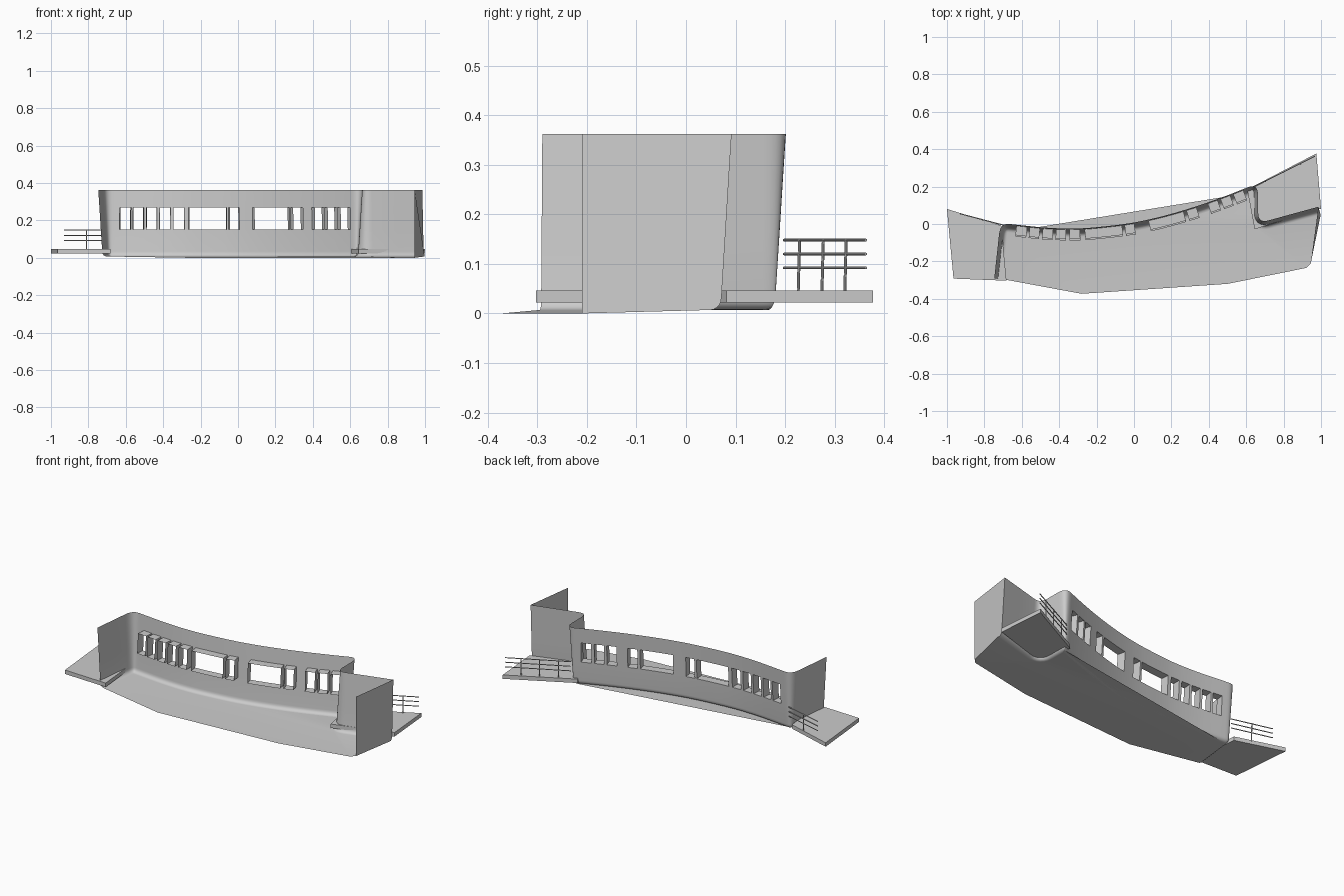
import bpy, bmesh, math
from mathutils import Vector as V

if "Cube" in bpy.data.objects:
    bpy.data.objects.remove(bpy.data.objects["Cube"])

WINDOWS = [(-.628, -.57), (-.557, -.502), (-.487, -.432), (-.417, -.362), (-.345, -.288),
           (-.265, -.065), (-.052, 0), (.075, .263), (.278, .332),
           (.392, .445), (.46, .512), (.528, .582)]
SILL, HEAD, DEPTH, TOP = .15, .27, .05, .362


def make(name, bm, smooth=False):
    me = bpy.data.meshes.new(name)
    bm.to_mesh(me)
    bm.free()
    ob = bpy.data.objects.new(name, me)
    bpy.context.collection.objects.link(ob)
    if smooth:
        bpy.ops.object.select_all(action='DESELECT')
        ob.select_set(True)
        bpy.context.view_layer.objects.active = ob
        bpy.ops.object.shade_smooth_by_angle(angle=math.radians(35))
    return ob


def bend(a, c, b, n=8):
    a, c, b = V(a), V(c), V(b)
    return [a * (1 - t) ** 2 + c * 2 * t * (1 - t) + b * t * t for t in (i / n for i in range(n + 1))]


# Plan curve of the long back wall (Catmull-Rom through evenly spaced heights)
KX0, KDX = -.75, .15
KY = [.012, -.007, -.021, -.024, -.012, .008, .041, .084, .135, .193, .26]


def wall_y(x):
    f = (x - KX0) / KDX
    i = min(max(int(f), 1), len(KY) - 3)
    t = f - i
    p0, p1, p2, p3 = KY[i - 1:i + 3]
    return .5 * (2 * p1 + (p2 - p0) * t + (2 * p0 - 5 * p1 + 4 * p2 - p3) * t * t
                 + (3 * p1 - p0 - 3 * p2 + p3) * t ** 3)


edges = sorted({e for w in WINDOWS for e in w} | {-.655, .597})
xs = []
for a, b in zip(edges, edges[1:]):
    n = max(1, round((b - a) / .04))
    xs += [a + (b - a) * k / n for k in range(n)]
xs.append(edges[-1])

path = [V((-.747, -.29)), V((-.734, -.17))]
path += bend((-.722, -.06), (-.717, .003), (-.67, wall_y(-.67)))
first = len(path)
path += [V((x, wall_y(x))) for x in xs]
path += bend((.605, wall_y(.605)), (.662, .219), (.663, .155))
path += bend((.664, .06), (.664, .005), (.715, .018))
path += [V((.85, .055)), V((.986, .092))]

# Leaning profile: inward offset and height, with a rounded foot
profile = [(0, TOP), (.006, HEAD), (.0135, SILL), (.021, .034)]
profile += [(.045 - .024 * math.cos(a), .032 - .025 * math.sin(a))
            for a in (math.radians(18 * k) for k in range(1, 6))]


def inward(i):
    t = (path[min(i + 1, len(path) - 1)] - path[max(i - 1, 0)]).normalized()
    return V((t.y, -t.x))


def point(i, off, z):
    p = path[i] + inward(i) * off
    return V((p.x, p.y, z))


# Wall shell, floor and right end wall
bm = bmesh.new()
cols = [[bm.verts.new(point(i, o, z)) for o, z in profile] for i in range(len(path))]
for i in range(len(cols) - 1):
    mid = (path[i].x + path[i + 1].x) / 2
    in_wall = first <= i < first + len(xs) - 1
    opening = in_wall and any(a < mid < b for a, b in WINDOWS)
    for j in range(len(profile) - 1):
        if not (opening and j == 1):
            bm.faces.new((cols[i][j], cols[i][j + 1], cols[i + 1][j + 1], cols[i + 1][j]))
end_low = bm.verts.new((.945, -.21, 0))
end_top = bm.verts.new((.945, -.21, TOP))
front = [bm.verts.new(p) for p in ((.92, -.235, 0), (.5, -.32, 0), (-.28, -.373, 0))]
bm.faces.new(cols[-1] + [end_low, end_top])
bm.faces.new([c[-1] for c in cols] + [end_low] + front)
bmesh.ops.recalc_face_normals(bm, faces=bm.faces)
make("room_shell", bm, True)

# Window reveals: short open tubes projecting into the room
bm = bmesh.new()
for a, b in WINDOWS:
    i0, i1 = first + xs.index(a), first + xs.index(b)
    n = inward((i0 + i1) // 2)
    n = V((n.x, n.y, 0)) * DEPTH
    ids = range(i0, i1 + 1)
    ring = [point(i, .006, HEAD) for i in ids] + [point(i, .0135, SILL) for i in reversed(ids)]
    outer = [bm.verts.new(p) for p in ring]
    inner = [bm.verts.new(p + n) for p in ring]
    for k in range(len(ring)):
        m = (k + 1) % len(ring)
        bm.faces.new((outer[k], outer[m], inner[m], inner[k]))
make("window_reveals", bm)


# Balcony slabs
def slab(name, pts, z0=.022, z1=.046):
    bm = bmesh.new()
    f = bm.faces.new([bm.verts.new((x, y, z0)) for x, y in pts])
    ex = bmesh.ops.extrude_face_region(bm, geom=[f])
    for v in ex['geom']:
        if isinstance(v, bmesh.types.BMVert):
            v.co.z = z1
    # extrusion keeps or drops the base face, so make sure it is closed
    bmesh.ops.holes_fill(bm, edges=bm.edges)
    bmesh.ops.recalc_face_normals(bm, faces=bm.faces)
    make(name, bm)


slab("left_balcony", [(-1, .08), (-.965, -.292), (-.682, -.303), (-.71, -.008)])
slab("right_balcony", [(.605, .185), (.645, -.028), (1, .082), (.975, .377)])


# Balcony railings
def rod(bm, a, b, r):
    d = b - a
    res = bmesh.ops.create_cone(bm, cap_ends=True, segments=8, radius1=r, radius2=r, depth=d.length)
    rot = d.to_track_quat('Z', 'Y')
    for v in res['verts']:
        v.co = rot @ v.co + (a + b) / 2


def railing(name, a, b, posts):
    bm = bmesh.new()
    a, b = V(a), V(b)
    for z in (.092, .12, .148):
        rod(bm, V((a.x, a.y, z)), V((b.x, b.y, z)), .0028)
    for t in posts:
        p = a.lerp(b, t)
        rod(bm, V((p.x, p.y - .003, .04)), V((p.x, p.y, .151)), .003)
    make(name, bm, True)


railing("left_railing", (-.93, .055), (-.69, -.008), (.5,))
railing("right_railing", (.64, .198), (.968, .363), (.19, .48, .76))
